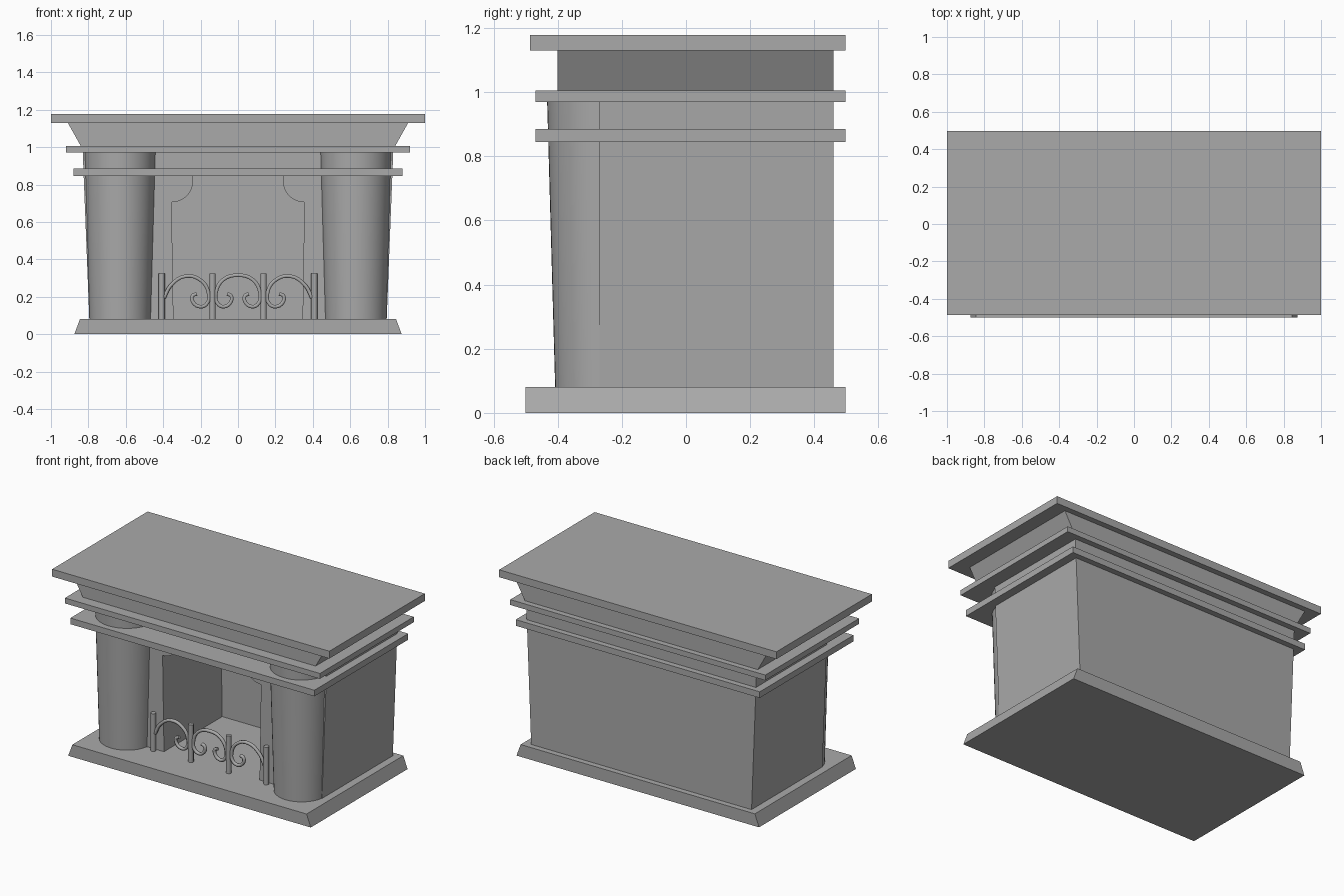
import bpy
import bmesh
import math

cube = bpy.data.objects.get("Cube")
if cube:
    bpy.data.objects.remove(cube, do_unlink=True)


def make_material(name, value):
    mat = bpy.data.materials.new(name)
    mat.use_nodes = True
    colour = (value, value, value, 1)
    mat.diffuse_color = colour
    mat.node_tree.nodes["Principled BSDF"].inputs["Base Color"].default_value = colour
    return mat


stone = make_material("grey stone", 0.4)


def add_object(name, mesh):
    obj = bpy.data.objects.new(name, mesh)
    bpy.context.collection.objects.link(obj)
    mesh.materials.clear()
    mesh.materials.append(stone)
    return obj


def extrude_profile(name, points, front, back):
    """Extrude an x-z outline along y."""
    bm = bmesh.new()
    face = bm.faces.new([bm.verts.new((x, front, z)) for x, z in points])
    moved = bmesh.ops.extrude_face_region(bm, geom=[face])["geom"]
    verts = [v for v in moved if isinstance(v, bmesh.types.BMVert)]
    bmesh.ops.translate(bm, verts=verts, vec=(0, back - front, 0))
    bmesh.ops.recalc_face_normals(bm, faces=bm.faces)
    mesh = bpy.data.meshes.new(name)
    bm.to_mesh(mesh)
    bm.free()
    return add_object(name, mesh)


def slab(name, low, high, z0, z1, front, back):
    """Symmetric slab with half widths low and high."""
    return extrude_profile(name, [(-low, z0), (low, z0), (high, z1), (-high, z1)], front, back)


def tapered_cylinder(name, x, y, z0, z1, r0, r1, sides):
    bm = bmesh.new()
    bmesh.ops.create_cone(bm, cap_ends=True, segments=sides, radius1=r0, radius2=r1, depth=z1 - z0)
    bmesh.ops.translate(bm, verts=bm.verts, vec=(x, y, (z0 + z1) / 2))
    for f in bm.faces:
        f.smooth = abs(f.normal.z) < 0.9
    for e in bm.edges:
        if e.calc_face_angle(0) > math.radians(50):
            e.smooth = False
    mesh = bpy.data.meshes.new(name)
    bm.to_mesh(mesh)
    bm.free()
    return add_object(name, mesh)


def iron_bar(name, points, y):
    """Thin bent bar through x-z points."""
    data = bpy.data.curves.new(name, "CURVE")
    data.dimensions = "3D"
    data.bevel_depth = 0.011
    data.bevel_resolution = 1
    data.resolution_u = 4
    data.use_fill_caps = True
    spline = data.splines.new("BEZIER")
    spline.bezier_points.add(len(points) - 1)
    for bp, (x, z) in zip(spline.bezier_points, points):
        bp.co = (x, y, z)
        bp.handle_left_type = bp.handle_right_type = "AUTO"
    temp = bpy.data.objects.new(name + "_path", data)
    bpy.context.collection.objects.link(temp)
    bpy.context.view_layer.update()
    mesh = bpy.data.meshes.new_from_object(temp.evaluated_get(bpy.context.evaluated_depsgraph_get()))
    bpy.data.objects.remove(temp, do_unlink=True)
    add_object(name, mesh)


# Plinth, mouldings and mantel shelf
slab("plinth", 0.875, 0.845, 0, 0.08, -0.5, 0.497)
slab("lower_moulding", 0.88, 0.88, 0.845, 0.885, -0.47, 0.497)
slab("upper_moulding", 0.92, 0.92, 0.97, 1.005, -0.47, 0.497)
slab("flared_frieze", 0.84, 0.91, 1.005, 1.13, -0.4, 0.46)
slab("mantel_shelf", 1, 1, 1.13, 1.178, -0.487, 0.497)

# Surround with an opening whose upper corners curve inward
arc = []
for i in range(9):
    a = math.pi / 2 * i / 8
    arc.append((0.355 - 0.115 * math.sin(a), 0.82 - 0.115 * math.cos(a)))
right_edge = [(0.345, 0.08)] + arc + [(0.24, 0.86)]
left_edge = [(-x, z) for x, z in reversed(right_edge)]
outer = [(-0.795, 0.08), (-0.83, 0.97), (0.83, 0.97), (0.795, 0.08)]
extrude_profile("surround", outer + right_edge + left_edge, -0.27, 0.33)
slab("back_wall", 0.795, 0.83, 0.08, 0.97, 0.33, 0.46)

# Columns
for side, x in (("right", -0.63), ("left", 0.63)):
    tapered_cylinder(side + "_column", x, -0.243, 0.08, 0.97, 0.165, 0.19, 48)

# Fire guard
guard_y = -0.29
for i, x in enumerate((-0.408, -0.136, 0.136, 0.408)):
    tapered_cylinder(f"guard_post_{i + 1}", x, guard_y, 0.08, 0.325, 0.017, 0.017, 8)

side_scroll = [(-0.395, 0.195), (-0.36, 0.26), (-0.28, 0.31), (-0.195, 0.285), (-0.158, 0.22),
               (-0.165, 0.165), (-0.2, 0.147), (-0.24, 0.17), (-0.243, 0.205), (-0.22, 0.215)]
half_scroll = [(-0.08, 0.29), (-0.118, 0.22), (-0.11, 0.165), (-0.075, 0.147),
               (-0.04, 0.17), (-0.037, 0.205), (-0.058, 0.215)]
iron_bar("right_scroll", side_scroll, guard_y)
iron_bar("left_scroll", [(-x, z) for x, z in side_scroll], guard_y)
iron_bar("middle_scroll", half_scroll[::-1] + [(0, 0.315)] + [(-x, z) for x, z in half_scroll], guard_y)
